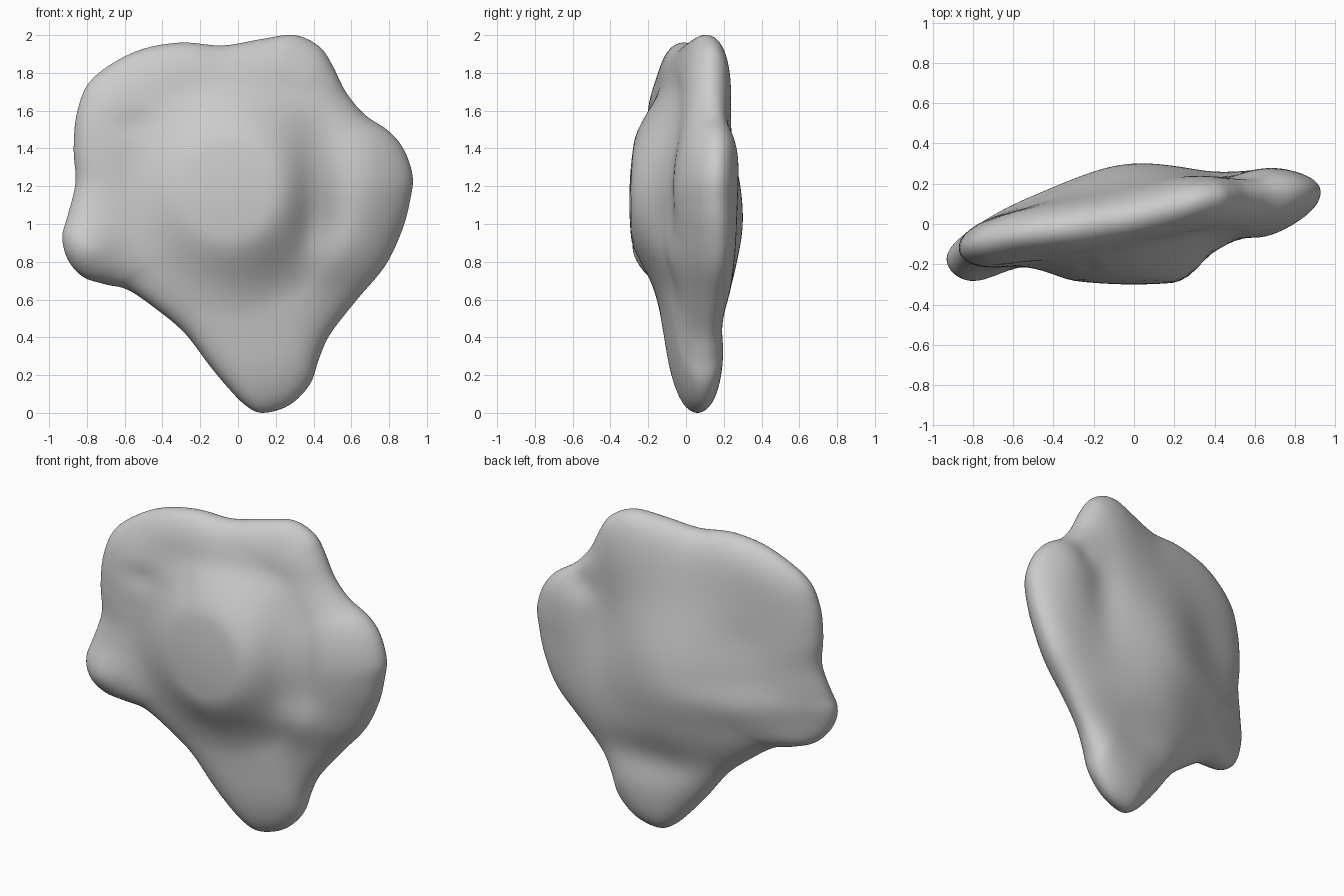
import bpy, bmesh
from math import exp, sin, pi
from mathutils import Vector

if "Cube" in bpy.data.objects:
    bpy.data.objects.remove(bpy.data.objects["Cube"])

# Front silhouette (x, z), counter-clockwise from the bottom tip
OUTLINE = [(.13, 0), (.27, .04), (.38, .15), (.43, .29), (.49, .42), (.63, .60),
           (.78, .78), (.87, .97), (.91, 1.12), (.925, 1.25), (.88, 1.39), (.80, 1.49),
           (.67, 1.58), (.57, 1.70), (.50, 1.84), (.43, 1.94), (.30, 2.0), (.13, 1.98),
           (-.08, 1.945), (-.31, 1.96), (-.55, 1.91), (-.77, 1.77), (-.85, 1.60),
           (-.87, 1.40), (-.86, 1.22), (-.90, 1.05), (-.93, .93), (-.90, .81),
           (-.82, .72), (-.70, .68), (-.58, .65), (-.42, .54), (-.28, .42),
           (-.15, .25), (-.05, .13), (.04, .04)]
CENTER = Vector((0, 1.1))
RINGS, STEPS = 36, 5

# Soft bumps and hollows: x, z, x radius, z radius, y shift
EDGE = [(-.9, .88, .22, .22, -.05), (.35, 2.0, .3, .25, .03), (.95, 1.2, .2, .3, -.03),
        (-.6, 1.85, .3, .2, .02), (.13, .05, .2, .2, .01)]
FRONT = [(.35, 1.12, .07, .25, .045), (-.23, 1.54, .04, .09, .02),
         (.46, .83, .18, .16, -.05), (.66, 1.2, .2, .38, -.065),
         (.05, 1.7, .4, .08, .015), (-.55, 1.53, .12, .07, .015),
         (-.8, .85, .15, .12, -.035), (0, .62, .3, .15, -.015)]
BACK = [(-.06, 1.05, .40, .47, .135), (.43, 1.3, .13, .3, -.03), (.12, .48, .4, .14, -.04),
        (-.5, .95, .35, .12, .025), (-.45, 1.35, .2, .15, -.01), (.57, 1.5, .09, .09, -.02),
        (.7, 1.35, .15, .2, .012), (.3, 1.7, .25, .2, .015)]


def soft(items, x, z):
    return sum(h * exp(-((x - a) / rx) ** 2 - ((z - b) / rz) ** 2)
               for a, b, rx, rz, h in items)


def smoothstep(a, b, v):
    t = min(1, max(0, (v - a) / (b - a)))
    return t * t * (3 - 2 * t)


def spline(points):
    pts = [Vector(p) for p in points]
    n, out = len(pts), []
    for i in range(n):
        p0, p1, p2, p3 = (pts[(i + k) % n] for k in (-1, 0, 1, 2))
        for s in range(STEPS):
            t = s / STEPS
            out.append(.5 * (2 * p1 + (p2 - p0) * t + (2 * p0 - 5 * p1 + 4 * p2 - p3) * t * t
                             + (3 * p1 - p0 - 3 * p2 + p3) * t ** 3))
    return out


def depth(x, z, r, side):
    mid = .03 + .17 * x + soft(EDGE, x, z)
    rim = max(0, 1 - r ** 6.5) ** .5
    if side > 0:
        return mid + rim * (.136 + soft(BACK, x, z))
    # Raised, gently domed plateau on the front
    y = mid + rim * (-.145 + soft(FRONT, x, z))
    d = (((x + .05) / .47) ** 2 + ((z - 1.18) / .5) ** 2) ** .5
    plateau = -.3 + .25 * (z - 1.12) ** 2 + .2 * x * x
    return y + (min(y, plateau) - y) * (1 - smoothstep(.5, 1.35, d))


# Rock slab: concentric rings on the front and back, sharing the rim
bm = bmesh.new()
curve = spline(OUTLINE)
n = len(curve)


def ring(r, side):
    vs = []
    for p in curve:
        q = CENTER + (p - CENTER) * r
        vs.append(bm.verts.new((q.x, depth(q.x, q.y, r, side), q.y)))
    return vs


rim_ring = ring(1, 1)
for side in (1, -1):
    prev = rim_ring
    for k in range(1, RINGS):
        cur = ring(sin(pi / 2 * (1 - k / RINGS)), side)
        for i in range(n):
            j = (i + 1) % n
            bm.faces.new((prev[i], prev[j], cur[j], cur[i]))
        prev = cur
    c = bm.verts.new((CENTER.x, depth(CENTER.x, CENTER.y, 0, side), CENTER.y))
    for i in range(n):
        bm.faces.new((prev[i], prev[(i + 1) % n], c))
bmesh.ops.recalc_face_normals(bm, faces=bm.faces)
for f in bm.faces:
    f.smooth = True
mesh = bpy.data.meshes.new("rock")
bm.to_mesh(mesh)
bm.free()
rock = bpy.data.objects.new("rock", mesh)
bpy.context.collection.objects.link(rock)
